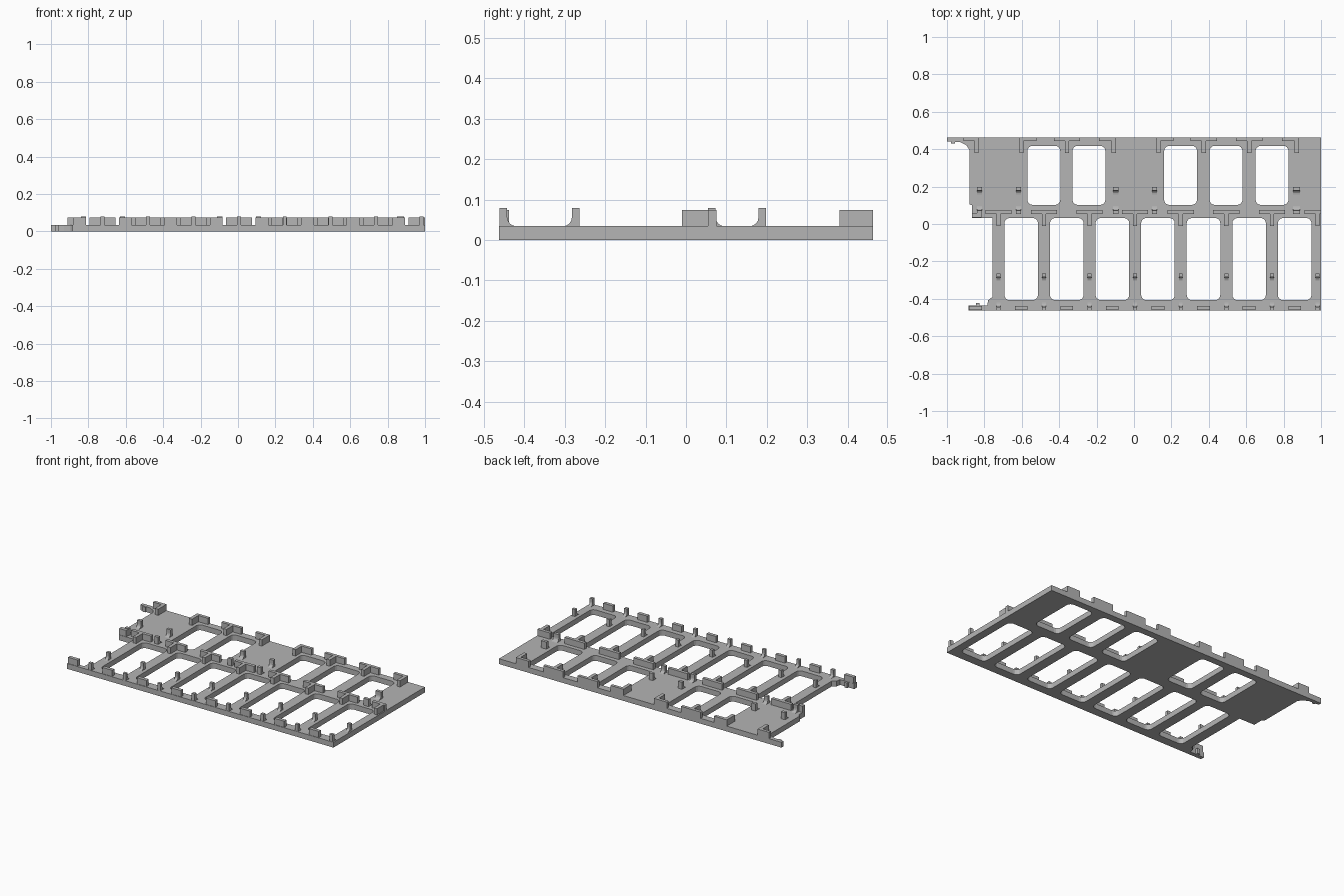
import bpy, bmesh
from math import pi, sin, cos

cube = bpy.data.objects.get("Cube")
if cube:
    bpy.data.objects.remove(cube, do_unlink=True)

grey = bpy.data.materials.new("plain grey")
grey.use_nodes = True
colour = (0.46, 0.46, 0.46, 1)
grey.diffuse_color = colour
grey.node_tree.nodes["Principled BSDF"].inputs["Base Color"].default_value = colour

PLATE, WALL, POST = 0.034, 0.074, 0.079
PITCH = 0.2437


def add_object(name, bm):
    bmesh.ops.recalc_face_normals(bm, faces=bm.faces)
    mesh = bpy.data.meshes.new(name)
    bm.to_mesh(mesh)
    bm.free()
    mesh.materials.append(grey)
    obj = bpy.data.objects.new(name, mesh)
    bpy.context.collection.objects.link(obj)
    return obj


def prism(bm, points, move):
    face = bm.faces.new([bm.verts.new(p) for p in points])
    top = bmesh.ops.extrude_face_region(bm, geom=[face])["geom"]
    verts = [v for v in top if isinstance(v, bmesh.types.BMVert)]
    bmesh.ops.translate(bm, verts=verts, vec=move)


def wall(name, outline, height=WALL):
    bm = bmesh.new()
    prism(bm, [(x, y, PLATE - 0.002) for x, y in outline], (0, 0, height - PLATE + 0.002))
    return add_object(name, bm)


def box_outline(x0, x1, y0, y1):
    return [(x0, y0), (x1, y0), (x1, y1), (x0, y1)]


def tee(name, x, left, right, y_stem, y_bar, y_top, half=0.011):
    # horizontal bar with a stem running to the front; a zero arm gives an L
    pts = [(x - half, y_stem), (x + half, y_stem)]
    if right > half:
        pts += [(x + half, y_bar), (x + right, y_bar)]
    pts.append((x + max(right, half), y_top))
    pts.append((x - max(left, half), y_top))
    if left > half:
        pts += [(x - left, y_bar), (x - half, y_bar)]
    wall(name, pts)


def clip_post(name, x, y, width, facing, depth=0.019, r=0.022):
    # upright clip with a curved foot on the side it faces
    side = y + facing * depth / 2
    back = y - facing * depth / 2
    z0 = PLATE - 0.002
    pts = [(back, z0), (back, POST), (side, POST)]
    for i in range(5):
        a = i * pi / 8
        pts.append((side + facing * r * (1 - cos(a)), PLATE + r * (1 - sin(a))))
    pts.append((side + facing * r, z0))
    bm = bmesh.new()
    prism(bm, [(x - width / 2, py, pz) for py, pz in pts], (width, 0, 0))
    add_object(name, bm)


def rounded(x0, x1, y0, y1, r=0.028):
    pts = []
    for cx, cy, start in ((x1 - r, y1 - r, 0), (x0 + r, y1 - r, 1),
                          (x0 + r, y0 + r, 2), (x1 - r, y0 + r, 3)):
        for i in range(5):
            a = (start + i / 4) * pi / 2
            pts.append((cx + r * cos(a), cy + r * sin(a)))
    return pts


# Base plate: outer outline plus window openings, filled and extruded
columns = [-0.725 + i * PITCH for i in range(8)]
outline = [(-1, 0.463), (-1, 0.442), (-0.93, 0.438), (-0.895, 0.42), (-0.88, 0.395),
           (-0.88, 0.105), (-0.866, 0.1), (-0.866, 0.032), (-0.757, 0.032),
           (-0.757, -0.39), (-0.78, -0.408), (-0.785, -0.437), (-0.885, -0.437),
           (-0.885, -0.463), (1, -0.463), (1, 0.463)]
loops = [outline]
loops += [rounded(c + 0.032, c + PITCH - 0.032, -0.407, 0.032) for c in columns[:-1]]
loops += [rounded(c - 0.088, c + 0.088, 0.102, 0.418)
          for c in (-0.482, -0.241, 0.249, 0.492, 0.738)]
curve = bpy.data.curves.new("base_plate_outline", "CURVE")
curve.dimensions = "2D"
curve.fill_mode = "BOTH"
curve.extrude = PLATE / 2
for pts in loops:
    spline = curve.splines.new("POLY")
    spline.points.add(len(pts) - 1)
    spline.use_cyclic_u = True
    spline.use_smooth = False
    for p, (x, y) in zip(spline.points, pts):
        p.co = (x, y, 0, 1)
curve.materials.append(grey)
plate = bpy.data.objects.new("base_plate", curve)
plate.location.z = PLATE / 2
bpy.context.collection.objects.link(plate)
bpy.ops.object.select_all(action="DESELECT")
plate.select_set(True)
bpy.context.view_layer.objects.active = plate
bpy.ops.object.convert(target="MESH")

# Rear guide walls: L at the ends of each group, T between windows
rear = ((-0.842, 0.07, 0), (-0.602, 0, 0.08), (-0.358, 0.07, 0.07), (-0.108, 0.08, 0),
        (0.13, 0, 0.08), (0.373, 0.07, 0.07), (0.616, 0.07, 0.07), (0.87, 0.08, 0))
for x, left, right in rear:
    tee("rear_guide", x, left, right, 0.38, 0.443, 0.463)

# Middle guide walls, the last cut off by the right edge
for x in columns:
    x = min(x, 0.989)
    tee("middle_guide", x, 0.07, min(0.07, 1 - x), -0.01, 0.054, 0.075)
wall("middle_end_stop", box_outline(-0.866, -0.815, 0.034, 0.058))

# Clips facing each other across the solid rear bays
for x, width in ((-0.826, 0.028), (-0.617, 0.028), (-0.097, 0.028), (0.11, 0.028), (0.868, 0.038)):
    clip_post("rear_clip", x, 0.189, width, -1)
    clip_post("middle_clip", x, 0.064, width, 1)

# Clips along the front bays
for x in columns:
    x = min(x, 0.989)
    clip_post("bay_clip", x, -0.273, 0.021, -1)
    clip_post("front_clip", x, -0.452, 0.021, 1)

# Front stops centred on each bay
for i in range(8):
    x = columns[0] + (i - 0.5) * PITCH
    wall("front_stop", box_outline(x - 0.034, x + 0.034, -0.46, -0.438))

# Small catches on the two left arms
for x, y in ((-0.968, 0.437), (-0.835, -0.431)):
    bm = bmesh.new()
    prism(bm, [(px, py, 0) for px, py in box_outline(x - 0.01, x + 0.01, y - 0.006, y + 0.008)],
          (0, 0, PLATE - 0.001))
    add_object("arm_catch", bm)
